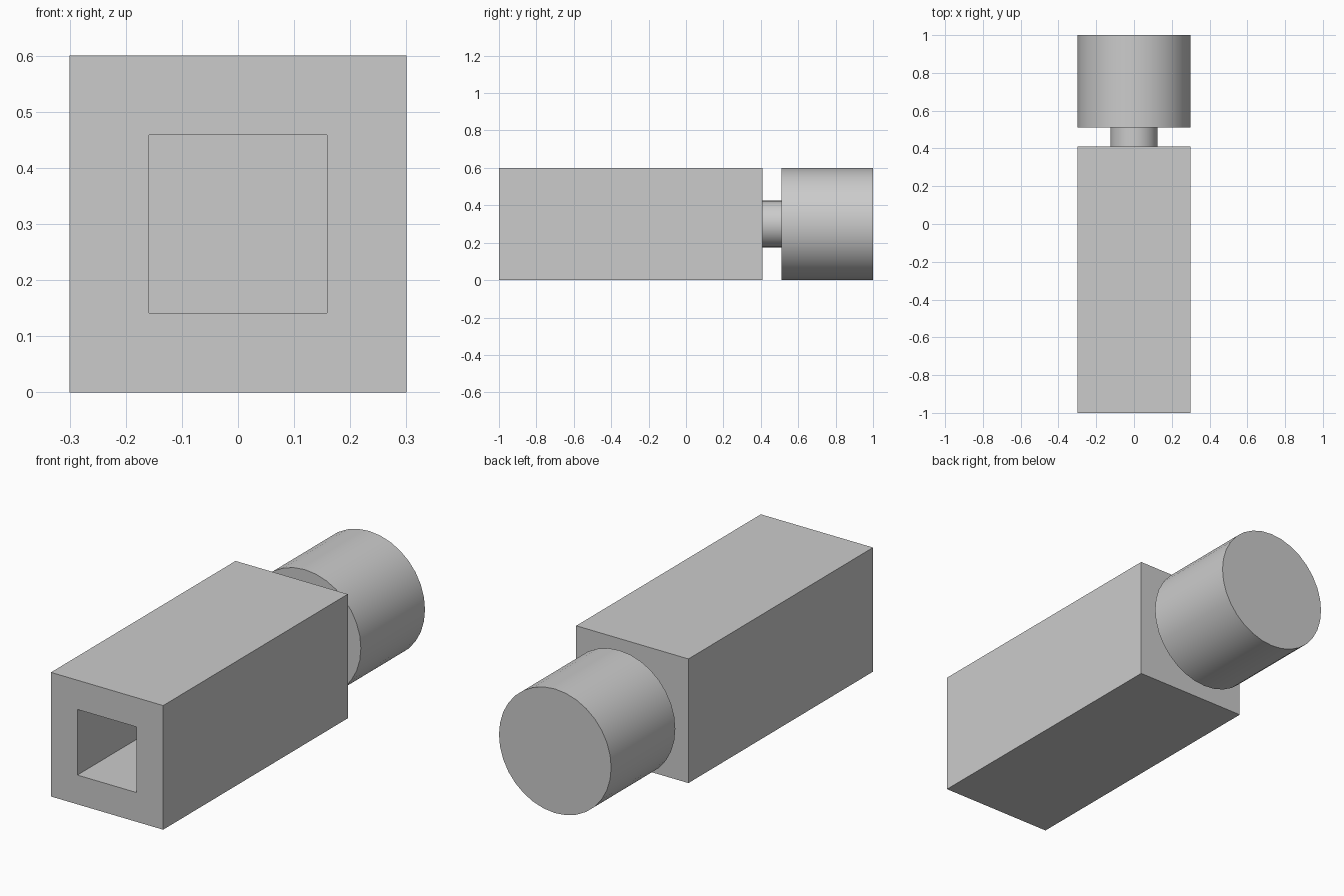
import bpy
import bmesh
import math
from mathutils import Matrix, Vector

cube = bpy.data.objects.get("Cube")
if cube:
    bpy.data.objects.remove(cube, do_unlink=True)

AXIS_Z = 0.3

grey = bpy.data.materials.new("light_grey")
grey.use_nodes = True
grey.diffuse_color = (0.6, 0.6, 0.6, 1)
grey.node_tree.nodes["Principled BSDF"].inputs["Base Color"].default_value = (0.6, 0.6, 0.6, 1)


def add_object(name, bm):
    bmesh.ops.recalc_face_normals(bm, faces=bm.faces)
    mesh = bpy.data.meshes.new(name)
    bm.to_mesh(mesh)
    bm.free()
    mesh.materials.append(grey)
    obj = bpy.data.objects.new(name, mesh)
    bpy.context.collection.objects.link(obj)
    return obj


def shaft(name, radius, y0, y1):
    """Smooth cylinder lying along y."""
    bm = bmesh.new()
    place = Matrix.Translation((0, (y0 + y1) / 2, AXIS_Z)) @ Matrix.Rotation(math.pi / 2, 4, "X")
    bmesh.ops.create_cone(bm, cap_ends=True, segments=32, radius1=radius,
                          radius2=radius, depth=y1 - y0, matrix=place)
    obj = add_object(name, bm)
    bpy.ops.object.select_all(action="DESELECT")
    obj.select_set(True)
    bpy.context.view_layer.objects.active = obj
    bpy.ops.object.shade_smooth_by_angle(angle=math.radians(30))
    return obj


# Square body with a square socket sunk into its front face
front, back, half, socket_half, socket_depth = -1.0, 0.41, 0.3, 0.1, 0.5
bm = bmesh.new()
place = Matrix.Translation((0, (front + back) / 2, AXIS_Z)) @ Matrix.Diagonal(
    (2 * half, back - front, 2 * half, 1))
bmesh.ops.create_cube(bm, size=1, matrix=place)
bm.normal_update()
face = min(bm.faces, key=lambda f: f.calc_center_median().y)
bmesh.ops.inset_region(bm, faces=[face], thickness=half - socket_half)
floor = bmesh.ops.extrude_discrete_faces(bm, faces=[face])["faces"][0]
bmesh.ops.translate(bm, verts=floor.verts, vec=Vector((0, socket_depth, 0)))
add_object("square_body", bm)

# Narrow neck and round end
shaft("neck", 0.125, back, 0.51)
shaft("round_end", half, 0.51, 1.0)
